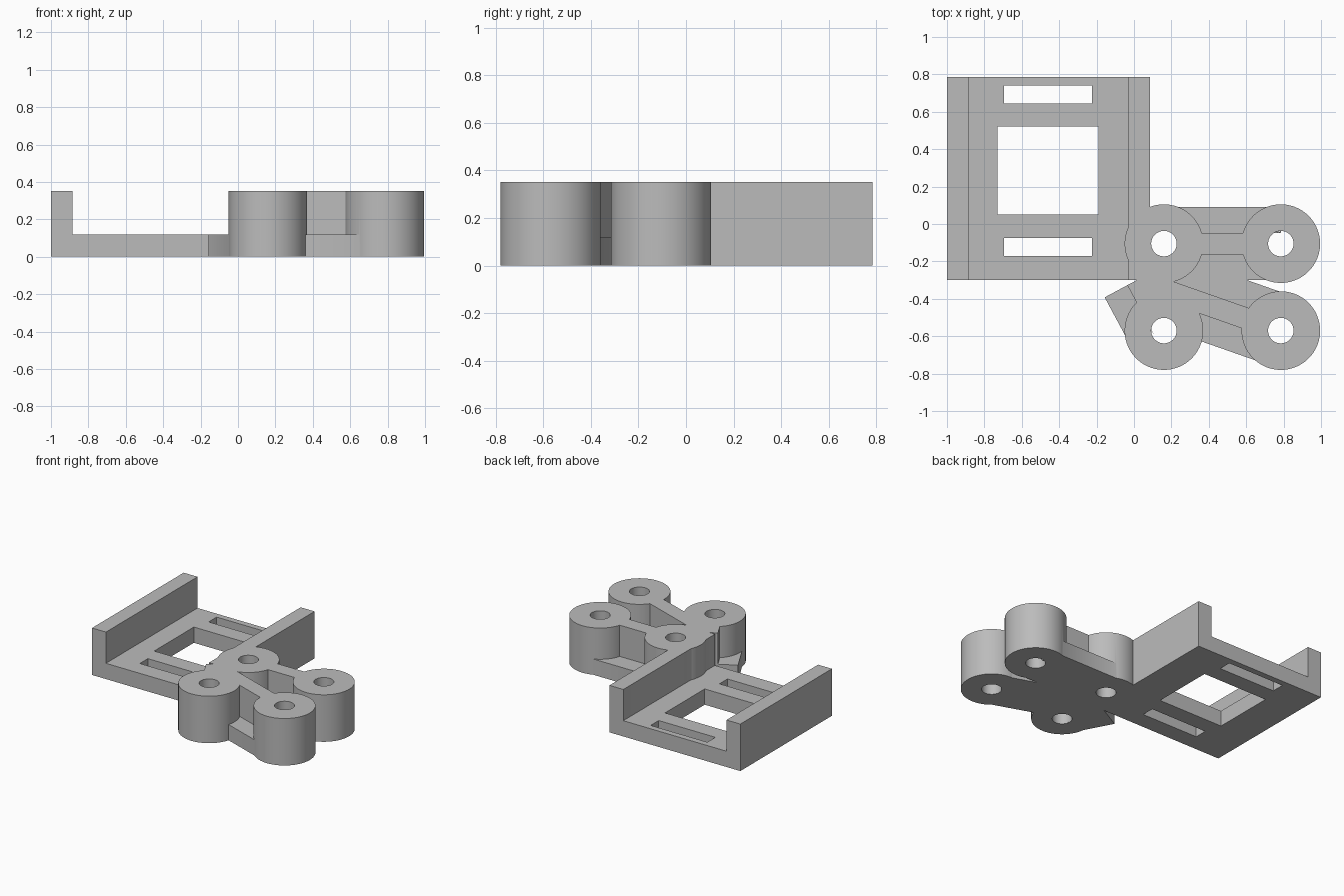
import bpy, math
from mathutils import Vector

cube = bpy.data.objects.get("Cube")
if cube:
    bpy.data.objects.remove(cube, do_unlink=True)

TALL, LOW = 0.352, 0.118       # full height and floor thickness
WALL, WIDE = 0.115, 0.39       # rib thickness and floor strip width
RADIUS, BORE = 0.21, 0.068

grey = bpy.data.materials.new("plain grey")
grey.use_nodes = True
colour = (0.5, 0.5, 0.5, 1)
grey.diffuse_color = colour
grey.node_tree.nodes["Principled BSDF"].inputs["Base Color"].default_value = colour


def finish(name):
    obj = bpy.context.object
    obj.name = name
    bpy.ops.object.transform_apply(location=True, rotation=True, scale=True)
    obj.data.materials.append(grey)
    return obj


def box(name, x0, x1, y0, y1, z0, z1):
    bpy.ops.mesh.primitive_cube_add(size=1, location=((x0 + x1) / 2, (y0 + y1) / 2, (z0 + z1) / 2))
    bpy.context.object.scale = (x1 - x0, y1 - y0, z1 - z0)
    return finish(name)


def strip(name, a, b, width, height):
    """Upright bar whose centre line runs from a to b."""
    a, b = Vector(a), Vector(b)
    d, mid = b - a, (a + b) / 2
    bpy.ops.mesh.primitive_cube_add(size=1, location=(mid.x, mid.y, height / 2),
                                    rotation=(0, 0, math.atan2(d.y, d.x)))
    bpy.context.object.scale = (d.length, width, height)
    return finish(name)


def post(name, centre, radius, z0, z1):
    bpy.ops.mesh.primitive_cylinder_add(vertices=96, radius=radius, depth=z1 - z0,
                                        location=(*centre, (z0 + z1) / 2))
    return finish(name)


def combine(target, other, operation):
    mod = target.modifiers.new(operation.lower(), 'BOOLEAN')
    mod.operation, mod.solver, mod.object = operation, 'EXACT', other
    bpy.context.view_layer.objects.active = target
    bpy.ops.object.modifier_apply(modifier=mod.name)
    bpy.data.objects.remove(other, do_unlink=True)


# Tray floor and its two side walls
LEFT, RIGHT, FRONT, BACK = -1, 0.085, -0.3, 0.785
bracket = box("bracket", LEFT, RIGHT, FRONT, BACK, 0, LOW)
solids = [
    box("outer_wall", LEFT, LEFT + WALL, FRONT, BACK, 0, TALL),
    box("inner_wall", RIGHT - WALL, RIGHT, FRONT, BACK, 0, TALL),
]

# Ribs with wide floor strips joining the posts to the tray
centres = [(x, y) for x in (0.16, 0.785) for y in (-0.105, -0.57)]
corner = (0.015, -0.3)
links = [("cross", centres[0], centres[2]),
         ("diagonal", corner, centres[3]),
         ("short", corner, centres[1])]
for name, a, b in links:
    solids.append(strip(name + "_floor", a, b, WIDE, LOW))
    solids.append(strip(name + "_rib", a, b, WALL, TALL))

# Round posts
for c in centres:
    solids.append(post("post", c, RADIUS, 0, TALL))

for part in solids:
    combine(bracket, part, 'UNION')

# Bores, window and slots
cutters = [post("bore", c, BORE, -0.1, 0.5) for c in centres]
cutters += [
    box("window", -0.73, -0.19, 0.05, 0.52, -0.1, 0.5),
    box("back_slot", -0.695, -0.225, 0.645, 0.74, -0.1, 0.5),
    box("front_slot", -0.695, -0.225, -0.17, -0.075, -0.1, 0.5),
]
for cutter in cutters:
    cutter.hide_render = True
    combine(bracket, cutter, 'DIFFERENCE')

# Smooth round walls, crisp edges
bpy.ops.object.select_all(action='DESELECT')
bracket.select_set(True)
bpy.context.view_layer.objects.active = bracket
bpy.ops.object.shade_smooth_by_angle(angle=math.radians(30))
